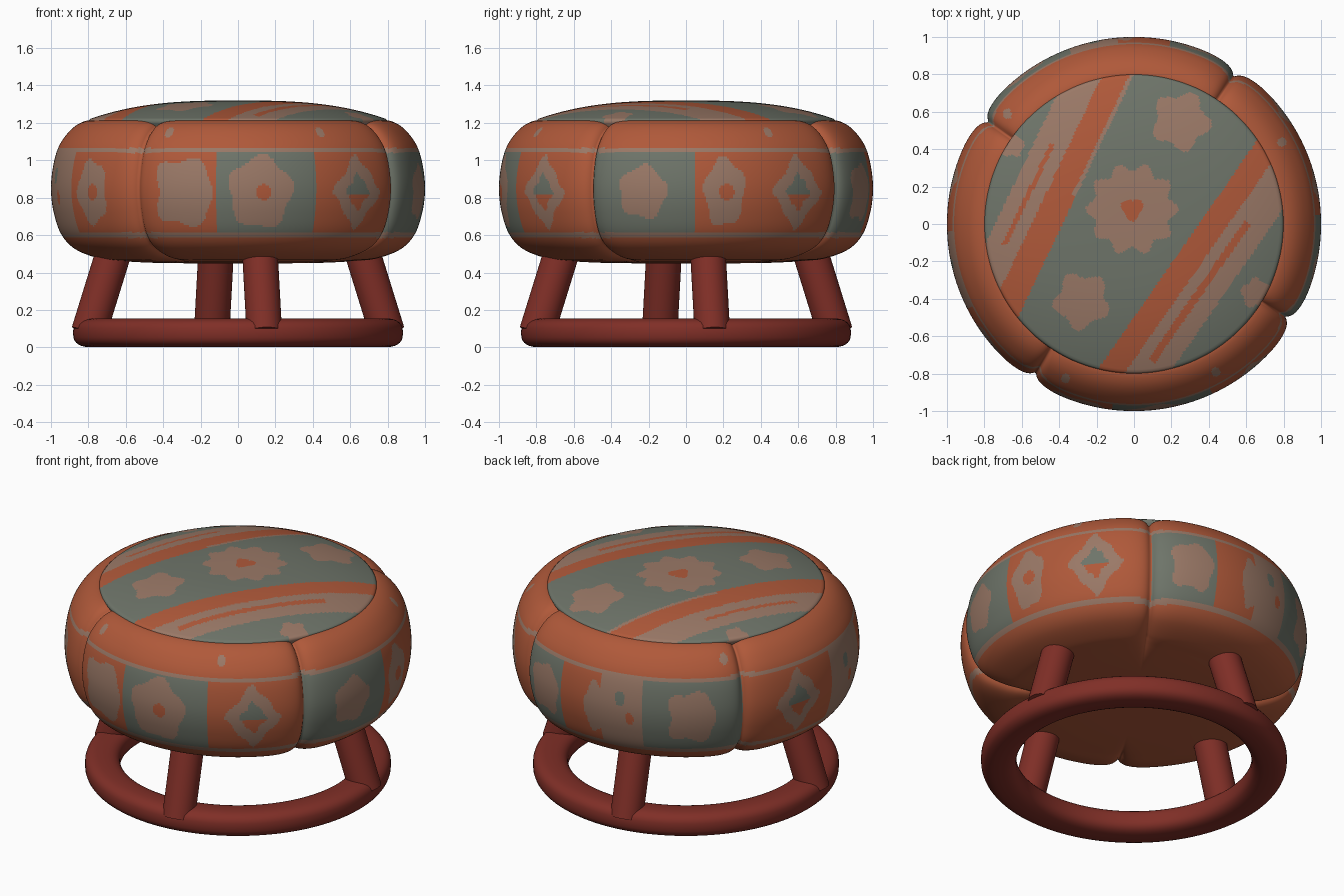
import bpy, bmesh, math
from mathutils import Vector

if "Cube" in bpy.data.objects:
    bpy.data.objects.remove(bpy.data.objects["Cube"])

def material(name, rgb):
    m = bpy.data.materials.new(name)
    m.diffuse_color = (*rgb, 1)
    m.use_nodes = True
    m.node_tree.nodes["Principled BSDF"].inputs["Base Color"].default_value = m.diffuse_color
    return m

ORANGE, TAN, GRAY = 0, 1, 2
FABRIC = [material("burnt_orange", (0.434, 0.100, 0.042)),
          material("dusty_tan", (0.325, 0.190, 0.135)),
          material("gray_green", (0.156, 0.176, 0.142))]
RED = [material("dark_red_wood", (0.215, 0.028, 0.020))]

def revolve(name, profile, segs, mats, colour=None, deform=None, closed=False):
    """Spin an (r, z) profile about z; colour(x, y, z) picks the face material."""
    bm = bmesh.new()
    rows = []
    for r, z in profile:
        row = []
        for j in range(segs):
            a = 2 * math.pi * j / segs
            rr, zz = deform(r, z, math.degrees(a)) if deform else (r, z)
            row.append(bm.verts.new((rr * math.cos(a), rr * math.sin(a), zz)))
        rows.append(row)
    n = len(rows)
    for i in range(n if closed else n - 1):
        lo, hi = rows[i], rows[(i + 1) % n]
        for j in range(segs):
            k = (j + 1) % segs
            f = bm.faces.new((lo[j], lo[k], hi[k], hi[j]))
            f.smooth = True
            if colour:
                f.material_index = colour(*f.calc_center_median())
    bmesh.ops.remove_doubles(bm, verts=[v for row in (rows[0], rows[-1]) for v in row], dist=1e-5)
    me = bpy.data.meshes.new(name)
    bm.to_mesh(me)
    bm.free()
    for m in mats:
        me.materials.append(m)
    ob = bpy.data.objects.new(name, me)
    bpy.context.collection.objects.link(ob)
    return ob

def smooth_path(pts, step):
    """Catmull-Rom resampling of an (r, z) profile."""
    p = [Vector(q) for q in pts]
    p = [2 * p[0] - p[1]] + p + [2 * p[-1] - p[-2]]
    out = []
    for a, b, c, d in zip(p, p[1:], p[2:], p[3:]):
        n = max(1, round((c - b).length / (step if b.x > 0.6 else 0.1)))
        for i in range(n):
            t = i / n
            out.append(0.5 * (2 * b + (c - a) * t + (2 * a - 5 * b + 4 * c - d) * t * t
                              + (3 * b - a - 3 * c + d) * t ** 3))
    return out + [p[-2]]

def angle_gap(a, b):
    return (a - b + 180) % 360 - 180

# ---- padded side body with four stitched seams ----
SEAMS = (56, 145, 236.5, 328.5)

def seam_groove(r, z, deg):
    d = min(abs(angle_gap(deg, s)) for s in SEAMS)
    k = 0.09 * math.exp(-d / 1.5) + 0.025 * math.exp(-(d / 6) ** 2)
    k *= min(1, max(0, (r - 0.5) / 0.2))
    return 0.55 + (r - 0.55) * (1 - k), 0.84 + (z - 0.84) * (1 - k)

# tiles: start angle, background, motif, motif angle, half width, half height
TILES = [(3, ORANGE, "ring", 12, 0.11, 0.18),
         (19, ORANGE, "diamond", 37, 0.17, 0.21),
         (56, GRAY, "square", 70, 0.12, 0.14),
         (79, ORANGE, "blob", 93, 0.07, 0.16),
         (95, TAN, "spots", 103, 0.1, 0.15),
         (110, GRAY, "square", 127, 0.13, 0.15),
         (145, ORANGE, "diamond", 166, 0.17, 0.21),
         (182, TAN, "spots", 193, 0.1, 0.15),
         (207, ORANGE, "ring", 218, 0.12, 0.17),
         (236.5, ORANGE, "square", 253, 0.15, 0.17),
         (263, GRAY, "ring", 277, 0.17, 0.19),
         (295, ORANGE, "diamond", 310, 0.17, 0.21),
         (328.5, GRAY, "blob", 346.5, 0.13, 0.14)]
RIM_SPOTS = (29, 139, 246, 299)

def body_colour(x, y, z):
    deg = math.degrees(math.atan2(y, x)) % 360
    if 0.585 < z < 0.615 or 1.04 < z < 1.066:
        return TAN
    if z < 0.6 or z > 1.05:
        spot = any(math.hypot(math.radians(angle_gap(deg, s)), z - 1.15) < 0.027 for s in RIM_SPOTS)
        return TAN if spot else ORANGE
    tile = [t for t in TILES if t[0] <= deg]
    _, back, motif, mid, w, h = tile[-1] if tile else TILES[-1]
    u, v = math.radians(angle_gap(deg, mid)) / w, (z - 0.83) / h
    d, a = math.hypot(u, v), math.atan2(v, u)
    if motif == "diamond":
        d = abs(u) + abs(v) + 0.05 * math.sin(6 * a)
        if d < 0.5:
            return GRAY if v > -0.08 else ORANGE
        return TAN if d < 1 else back
    if motif == "spots":
        if math.hypot(u - 0.5, v + 0.2) < 0.25:
            return ORANGE
        return GRAY if math.hypot(u + 0.1, v - 0.6) < 0.3 else back
    if motif == "square":
        d = (u ** 4 + v ** 4) ** 0.25
    if motif == "ring" and math.hypot((u - 0.1) * w, v * h) < 0.042:
        return ORANGE
    return TAN if d < 1 + 0.09 * math.sin(5 * a + mid) else back

SIDE = [(0, 0.447), (0.45, 0.452), (0.62, 0.462), (0.74, 0.475), (0.87, 0.525), (0.945, 0.605),
        (0.985, 0.72), (1.0, 0.84), (0.99, 0.96), (0.962, 1.065), (0.915, 1.14),
        (0.86, 1.19), (0.80, 1.213), (0.765, 1.195), (0.74, 1.15)]
revolve("side_cushion", smooth_path(SIDE, 0.0115), 640, FABRIC, body_colour, seam_groove)

# ---- domed top panel with stripes and flowers ----
def top_colour(x, y, z):
    # centre flower
    d, a = math.hypot(x + 0.01, y - 0.08), math.atan2(y - 0.08, x + 0.01)
    if d < 0.055 + 0.01 * math.sin(3 * a):
        return ORANGE
    if d < 0.225 + 0.022 * math.cos(10 * a):
        return TAN
    # small flowers
    for cx, cy, r in ((0.25, 0.55, 0.145), (-0.28, -0.41, 0.14), (0.65, -0.37, 0.075), (-0.65, 0.42, 0.06)):
        a = math.atan2(y - cy, x - cx)
        if math.hypot(x - cx, y - cy) < r * (1 + 0.14 * math.sin(5 * a + 9 * cx)):
            return TAN
    # stripes on the right
    u, t = 0.821 * x - 0.571 * y, 0.571 * x + 0.821 * y
    if u > 0.285:
        if u < 0.415 or (0.475 < u < 0.515 and -0.55 < t < 0.35):
            return ORANGE
        return TAN if u < 0.61 else GRAY
    # stripes on the left
    u, t = -0.902 * x + 0.431 * y, 0.431 * x + 0.902 * y
    if u > 0.345:
        if u < 0.365 and t > 0:
            return TAN
        if u < 0.495 or (0.565 < u < 0.59 and -0.4 < t < 0.2):
            return ORANGE
        return TAN if u < 0.67 else GRAY
    return GRAY

RINGS = 66
dome = [(0.775, 1.17), (0.795, 1.195), (0.80, 1.212)]
for i in range(RINGS + 1):
    r = 0.79 * (1 - i / RINGS)
    dome.append((r, 1.222 + 0.098 * (1 - (r / 0.79) ** 2.8)))
revolve("top_cushion", dome, 400, FABRIC, top_colour)

# ---- wooden base ring with a rounded cross-section ----
section = []
for i in range(28):
    c, s = math.cos(2 * math.pi * i / 28), math.sin(2 * math.pi * i / 28)
    section.append((0.78 + 0.102 * math.copysign(abs(c) ** 0.75, c),
                    0.078 + 0.077 * math.copysign(abs(s) ** 0.75, s)))
revolve("base_ring", section, 128, RED, closed=True)

# ---- four splayed legs ----
for i, name in enumerate(("right_leg", "back_leg", "left_leg", "front_leg")):
    a = math.radians(10 + 90 * i)
    out = Vector((math.cos(a), math.sin(a), 0))
    foot, head = out * 0.81 + Vector((0, 0, 0.08)), out * 0.662 + Vector((0, 0, 0.55))
    axis = head - foot
    bpy.ops.mesh.primitive_cylinder_add(vertices=40, radius=0.095, depth=axis.length,
                                        location=(foot + head) / 2,
                                        rotation=axis.to_track_quat('Z', 'Y').to_euler())
    leg = bpy.context.object
    leg.name = name
    leg.data.materials.append(RED[0])
    bpy.ops.object.shade_smooth_by_angle()
